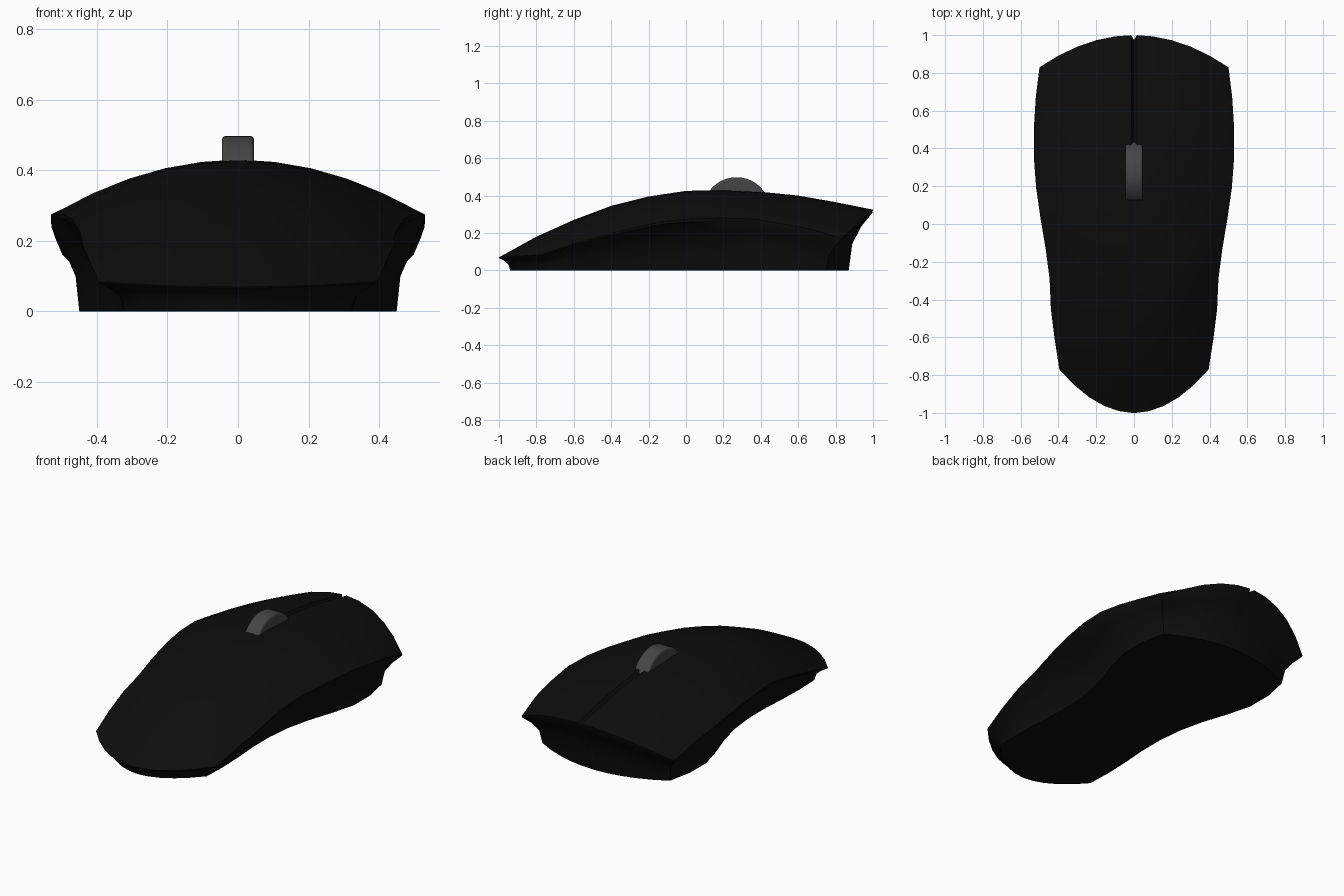
import bpy, bmesh, math

if "Cube" in bpy.data.objects:
    bpy.data.objects.remove(bpy.data.objects["Cube"])

# Stations from the low -y end to the raised +y end
TOP_Z = [.07, .18, .27, .345, .395, .425, .43, .42, .40, .365, .325]      # centre line height
RIM_Z = [.085, .14, .185, .225, .26, .275, .28, .275, .25, .22, .17]      # side rim height
RIM_W = [.395, .42, .44, .447, .468, .495, .518, .53, .53, .52, .50]      # rim half width
BASE_W = [.32, .325, .32, .31, .31, .325, .36, .41, .45, .45, .42]        # base half width
COLS = [-1, -.8, -.6, -.4, -.2, -.03, 0, .03, .2, .4, .6, .8, 1]
N, M = len(TOP_Z), len(COLS)
GROOVE_START = 7


def material(name, v):
    m = bpy.data.materials.new(name)
    m.diffuse_color = (v, v, v, 1)
    m.use_nodes = True
    m.node_tree.nodes["Principled BSDF"].inputs["Base Color"].default_value = m.diffuse_color
    return m


def top_point(i, j):
    s, t = i / (N - 1), COLS[j]
    y = (-1 + .23 * t * t) * (1 - s) + (1 - .17 * t * t) * s
    z = TOP_Z[i] + (RIM_Z[i] - TOP_Z[i]) * t * t
    if t == 0 and i >= GROOVE_START:      # button split groove
        z -= .025
        if i == N - 1:
            y -= .025
    return (t * RIM_W[i], y, z)


def base_point(i, j):
    s, t = i / (N - 1), COLS[j]
    y = (-.94 + .19 * t * t) * (1 - s) + (.87 - .12 * t * t) * s
    return (t * BASE_W[i], y, 0)


# Shell: top grid, flat base grid, and flared wall loops between them
bm = bmesh.new()
top = [[bm.verts.new(top_point(i, j)) for j in range(M)] for i in range(N)]
base = [[bm.verts.new(base_point(i, j)) for j in range(M)] for i in range(N)]
for i in range(N - 1):
    for j in range(M - 1):
        for g in (top, base):
            bm.faces.new((g[i][j], g[i][j + 1], g[i + 1][j + 1], g[i + 1][j]))

edge = ([(0, j) for j in range(M)] + [(i, M - 1) for i in range(1, N)]
        + [(N - 1, j) for j in range(M - 2, -1, -1)] + [(i, 0) for i in range(N - 2, 0, -1)])
loops = [[top[i][j] for i, j in edge]]
for height, flare in ((.95, .98), (.74, .54), (.45, .15)):
    ring = []
    for i, j in edge:
        a, b = top[i][j].co, base[i][j].co
        p = b.lerp(a, flare)
        p.z = a.z * height
        ring.append(bm.verts.new(p))
    loops.append(ring)
loops.append([base[i][j] for i, j in edge])
for a, b in zip(loops, loops[1:]):
    for k in range(len(edge)):
        n = (k + 1) % len(edge)
        bm.faces.new((a[k], a[n], b[n], b[k]))
bmesh.ops.recalc_face_normals(bm, faces=bm.faces)
mesh = bpy.data.meshes.new("mouse_body")
bm.to_mesh(mesh)
bm.free()
body = bpy.data.objects.new("mouse_body", mesh)
bpy.context.collection.objects.link(body)
mesh.materials.append(material("black_shell", .004))

# Scroll wheel
bpy.ops.mesh.primitive_cylinder_add(vertices=48, radius=.18, depth=.092,
                                    location=(0, .27, .318), rotation=(0, math.pi / 2, 0))
wheel = bpy.context.object
wheel.name = "scroll_wheel"
wheel.data.materials.append(material("dark_grey_wheel", .06))
bev = wheel.modifiers.new("rounded_rim", 'BEVEL')
bev.width, bev.segments, bev.limit_method = .012, 3, 'ANGLE'

for ob in (body, wheel):
    bpy.ops.object.select_all(action='DESELECT')
    ob.select_set(True)
    bpy.context.view_layer.objects.active = ob
    bpy.ops.object.shade_smooth_by_angle(angle=math.radians(35))
